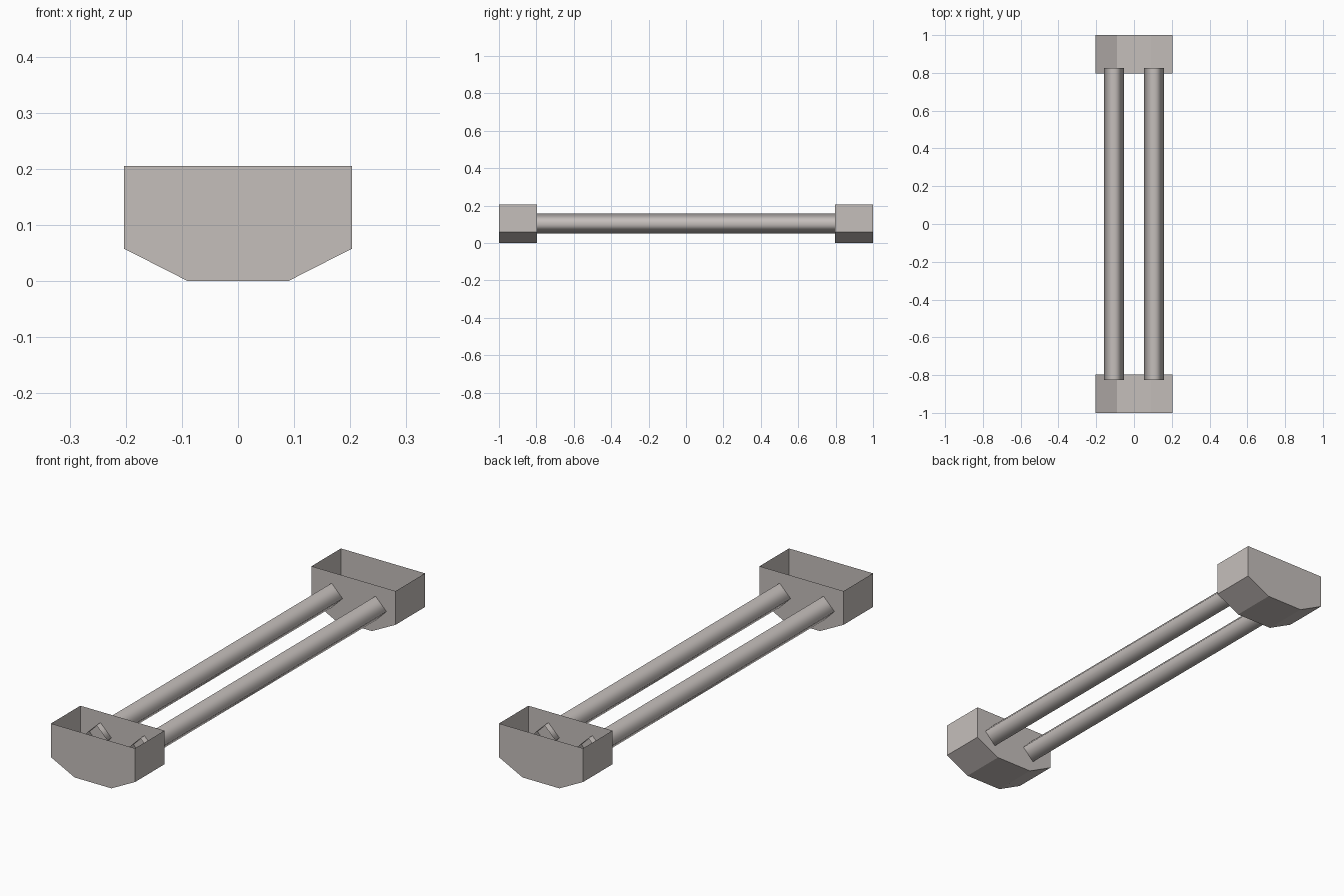
import bpy
import bmesh
from math import radians
from mathutils import Matrix

cube = bpy.data.objects.get("Cube")
if cube:
    bpy.data.objects.remove(cube, do_unlink=True)

# Single warm grey for the whole model
grey = bpy.data.materials.new("warm_grey")
grey.use_nodes = True
colour = (0.56, 0.52, 0.50, 1)
grey.diffuse_color = colour
grey.node_tree.nodes["Principled BSDF"].inputs["Base Color"].default_value = colour


def add_object(name, bm, smooth=False):
    mesh = bpy.data.meshes.new(name)
    for face in bm.faces:
        face.smooth = smooth
    bm.to_mesh(mesh)
    bm.free()
    mesh.materials.append(grey)
    obj = bpy.data.objects.new(name, mesh)
    bpy.context.collection.objects.link(obj)
    return obj


# Thin-walled tray: extrude the end profile, leaving the top open
PROFILE = [(-0.203, 0.205), (-0.203, 0.058), (-0.089, 0),
           (0.089, 0), (0.203, 0.058), (0.203, 0.205)]


def tray(name, y_near, y_far):
    bm = bmesh.new()
    near = [bm.verts.new((x, y_near, z)) for x, z in PROFILE]
    far = [bm.verts.new((x, y_far, z)) for x, z in PROFILE]
    bm.faces.new(near)
    bm.faces.new(far[::-1])
    for i in range(len(PROFILE) - 1):
        bm.faces.new((near[i], far[i], far[i + 1], near[i + 1]))
    add_object(name, bm)


tray("front_tray", -1, -0.797)
tray("back_tray", 0.797, 1)


# Four-sided, softly shaded open rails that poke through the tray walls
def rail(name, x):
    bm = bmesh.new()
    place = Matrix.Translation((x, 0, 0.104)) @ Matrix.Rotation(radians(90), 4, "X")
    bmesh.ops.create_cone(bm, cap_ends=False, segments=4, radius1=0.053,
                          radius2=0.053, depth=1.65, matrix=place)
    bmesh.ops.recalc_face_normals(bm, faces=bm.faces)
    add_object(name, bm, smooth=True)


for side, sign in (("left", 1), ("right", -1)):
    rail(side + "_rail", sign * 0.106)
